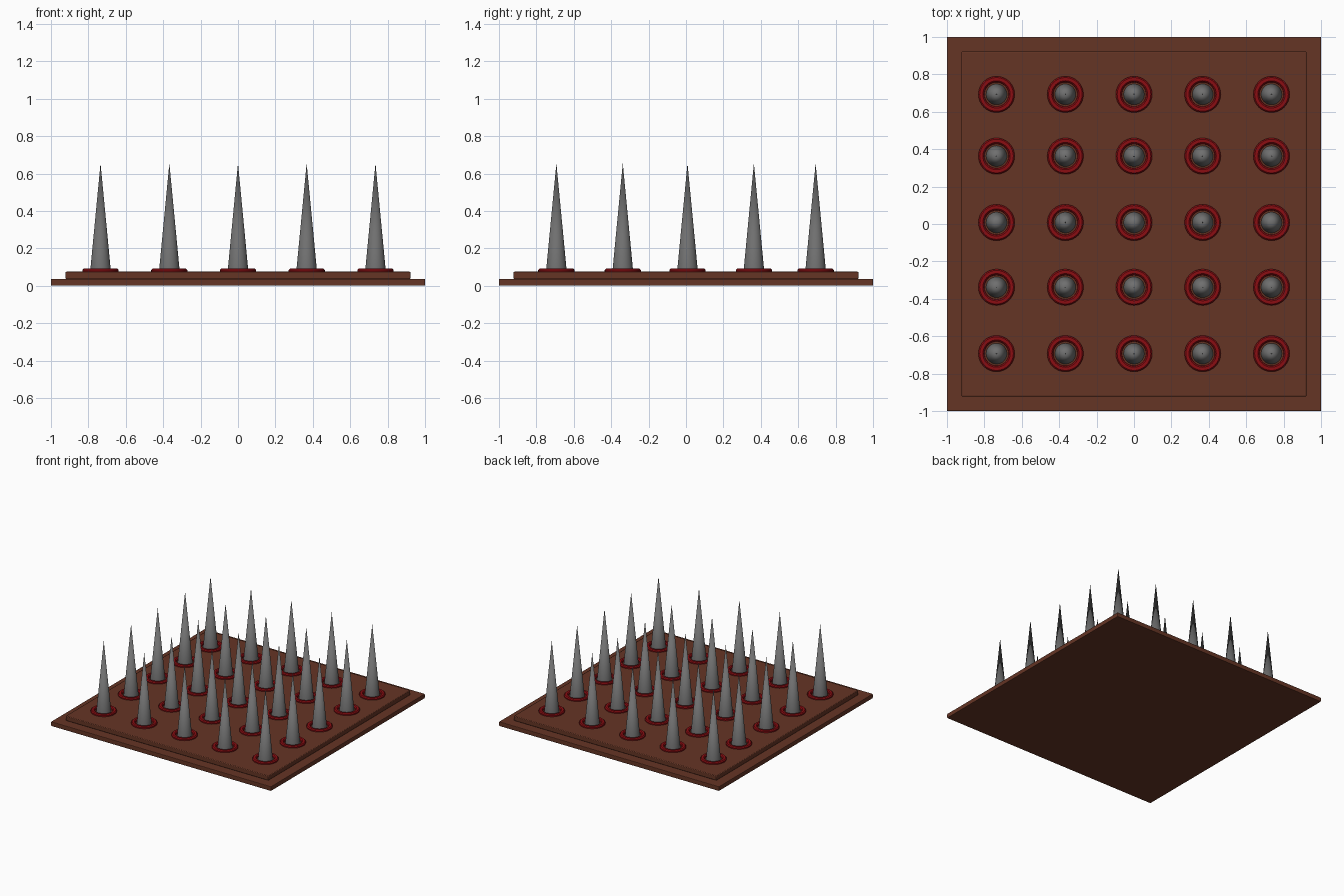
import bpy, bmesh, math

if "Cube" in bpy.data.objects:
    bpy.data.objects.remove(bpy.data.objects["Cube"])


def material(name, color):
    m = bpy.data.materials.new(name)
    m.diffuse_color = color
    m.use_nodes = True
    m.node_tree.nodes["Principled BSDF"].inputs["Base Color"].default_value = m.diffuse_color
    return m


wood = material("brown_wood", (0.13, 0.035, 0.018, 1))
red = material("red_ring", (0.26, 0.004, 0.006, 1))
steel = material("grey_steel", (0.16, 0.16, 0.16, 1))


def slab(name, half, z0, z1):
    bpy.ops.mesh.primitive_cube_add(size=1, location=(0, 0, (z0 + z1) / 2))
    o = bpy.context.object
    o.name = name
    o.scale = (2 * half, 2 * half, z1 - z0)
    bpy.ops.object.transform_apply(location=False, rotation=False, scale=True)
    b = o.modifiers.new("edge_bevel", 'BEVEL')
    b.width, b.segments = 0.005, 2
    o.data.materials.append(wood)


def lathe(name, profile, mat, closed, n=32):
    """Revolve an (r, z) profile around z; r = 0 makes a pole."""
    bm = bmesh.new()
    rings = []
    for r, z in profile:
        if r == 0:
            rings.append([bm.verts.new((0, 0, z))] * n)
        else:
            rings.append([bm.verts.new((r * math.cos(2 * math.pi * i / n),
                                        r * math.sin(2 * math.pi * i / n), z))
                          for i in range(n)])
    pairs = list(zip(rings, rings[1:]))
    if closed:
        pairs.append((rings[-1], rings[0]))
    for a, b in pairs:
        for i in range(n):
            j = (i + 1) % n
            bm.faces.new(list(dict.fromkeys((a[i], a[j], b[j], b[i]))))
    bmesh.ops.recalc_face_normals(bm, faces=bm.faces)
    me = bpy.data.meshes.new(name)
    bm.to_mesh(me)
    bm.free()
    me.materials.append(mat)
    return me


# Two-step wooden base
slab("base_plate", 1.0, 0.0, 0.037)
slab("raised_panel", 0.922, 0.036, 0.075)

# Shared meshes: tapered spike and rounded collar
spike = lathe("spike", [(0, 0.07), (0.056, 0.07), (0, 0.655)], steel, False)
collar = lathe("collar", [(0.097, 0.072), (0.097, 0.084), (0.090, 0.091),
                          (0.073, 0.091), (0.066, 0.084), (0.064, 0.072)], red, True)

# Five by five grid of spikes, each in a collar
for x in (-0.735, -0.367, 0, 0.367, 0.735):
    for y in (-0.693, -0.338, 0.008, 0.363, 0.693):
        for mesh in (spike, collar):
            o = bpy.data.objects.new(mesh.name, mesh)
            o.location = (x, y, 0)
            bpy.context.collection.objects.link(o)
            o.select_set(True)
            bpy.context.view_layer.objects.active = o

# Smooth the round parts, keep their edges sharp
bpy.ops.object.shade_smooth_by_angle(angle=math.radians(35))
